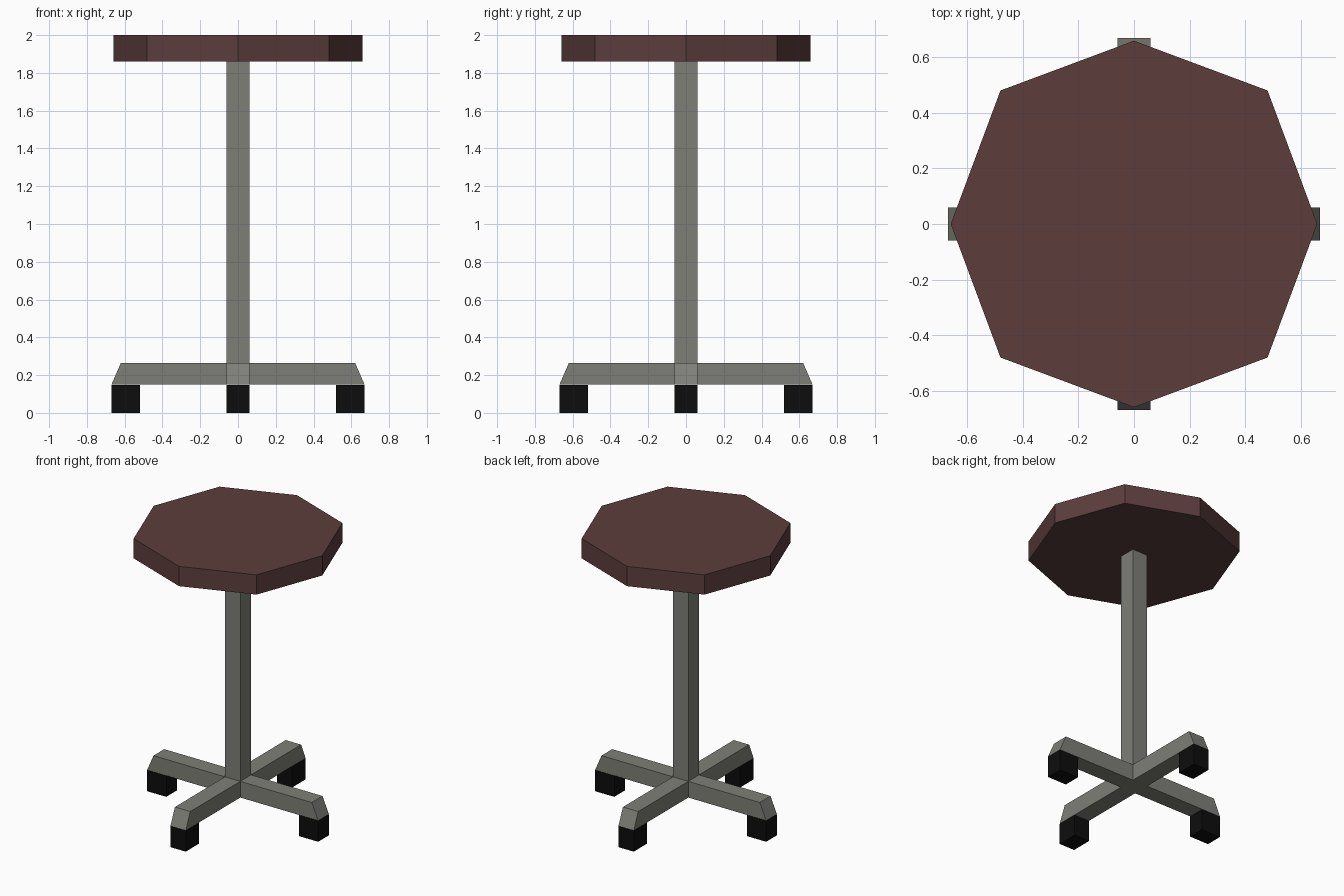
import bpy, bmesh, math
from mathutils import Matrix

if "Cube" in bpy.data.objects:
    bpy.data.objects.remove(bpy.data.objects["Cube"])


def material(name, rgb):
    m = bpy.data.materials.new(name)
    m.diffuse_color = (*rgb, 1)
    m.use_nodes = True
    m.node_tree.nodes["Principled BSDF"].inputs["Base Color"].default_value = m.diffuse_color
    return m


BROWN = material("dark brown leather", (0.107, 0.047, 0.046))
GREY = material("grey metal", (0.212, 0.212, 0.188))
BLACK = material("black rubber", (0.004, 0.004, 0.004))


def prism(name, outline, offset, mat, matrix=Matrix()):
    """Extrude a flat outline of 3D points along offset, then transform it."""
    bm = bmesh.new()
    face = bm.faces.new([bm.verts.new(p) for p in outline])
    side = bmesh.ops.extrude_face_region(bm, geom=[face], use_keep_orig=True)
    bmesh.ops.translate(bm, vec=offset, verts=[v for v in side["geom"] if isinstance(v, bmesh.types.BMVert)])
    bmesh.ops.recalc_face_normals(bm, faces=bm.faces)
    bm.transform(matrix)
    mesh = bpy.data.meshes.new(name)
    bm.to_mesh(mesh)
    bm.free()
    mesh.materials.append(mat)
    obj = bpy.data.objects.new(name, mesh)
    bpy.context.collection.objects.link(obj)
    return obj


W = 0.06  # half width of post, legs and feet

# Eight-sided seat, corners slightly further out on the diagonals
seat = []
for i in range(8):
    a, r = i * math.pi / 4, (0.66, 0.68)[i % 2]
    seat.append((r * math.cos(a), r * math.sin(a), 1.86))
prism("seat", seat, (0, 0, 0.14), BROWN)

# Square post
prism("post", [(-W, -W, 0.15), (W, -W, 0.15), (W, W, 0.15), (-W, W, 0.15)], (0, 0, 1.71), GREY)

# Four legs with sloped ends, each on a block foot
leg = [(W, -W, 0.15), (0.67, -W, 0.15), (0.62, -W, 0.265), (W, -W, 0.265)]
foot = [(0.52, -W, 0), (0.67, -W, 0), (0.67, -W, 0.148), (0.52, -W, 0.148)]
for i, side in enumerate(("right", "back", "left", "front")):
    turn = Matrix.Rotation(i * math.pi / 2, 4, "Z")
    prism(side + "_leg", leg, (0, 2 * W, 0), GREY, turn)
    prism(side + "_foot", foot, (0, 2 * W, 0), BLACK, turn)
